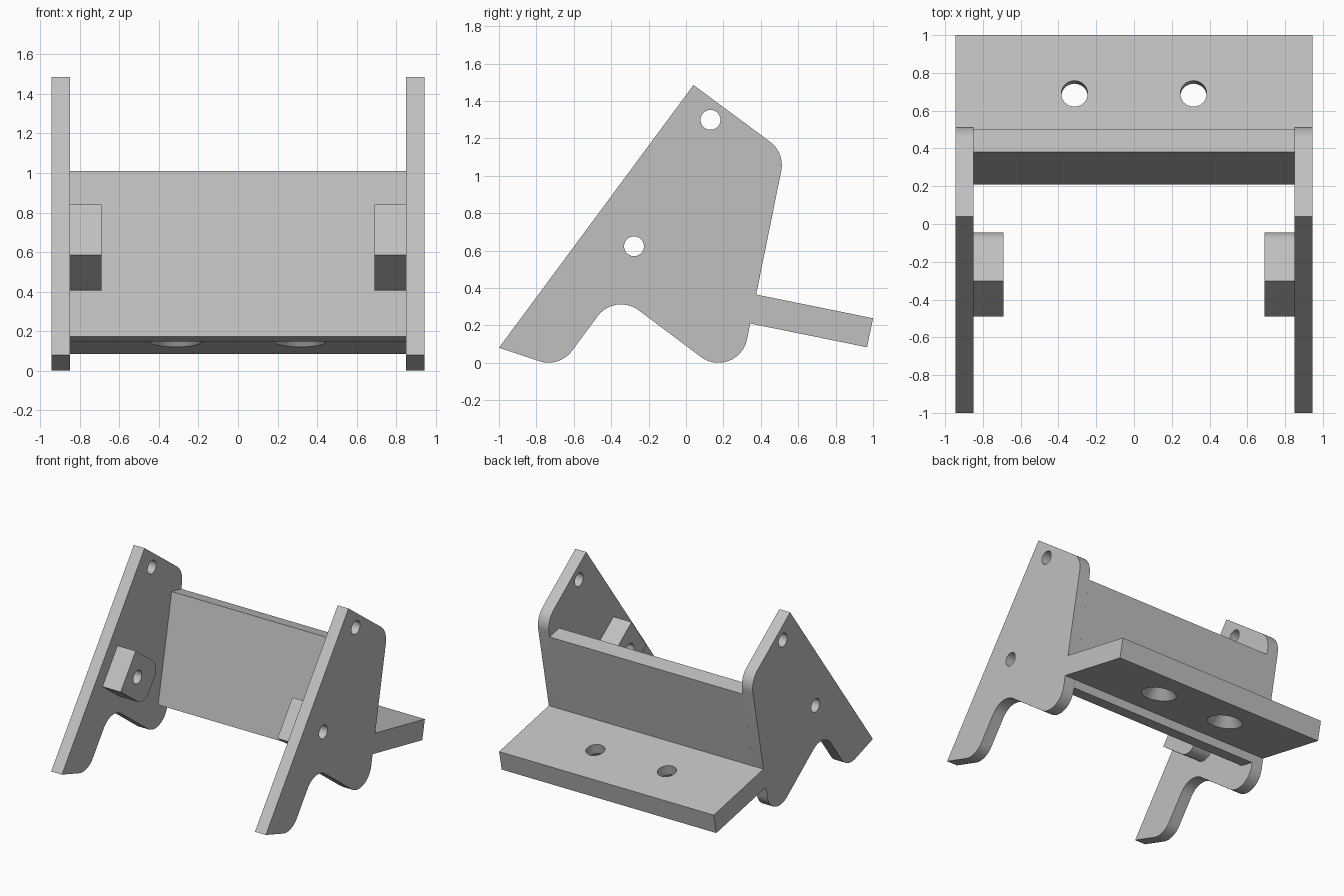
import bpy, bmesh, math
from mathutils import Vector, Matrix

if "Cube" in bpy.data.objects:
    bpy.data.objects.remove(bpy.data.objects["Cube"])

grey = bpy.data.materials.new("light_grey")
grey.diffuse_color = (0.53, 0.53, 0.53, 1)
grey.use_nodes = True
grey.node_tree.nodes["Principled BSDF"].inputs["Base Color"].default_value = grey.diffuse_color


def outline(corners, steps=14):
    """Points (y, z, fillet radius) -> rounded outline."""
    pts = []
    n = len(corners)
    for i, (y, z, r) in enumerate(corners):
        p = Vector((y, z))
        if r == 0:
            pts.append(p)
            continue
        a = (Vector(corners[i - 1][:2]) - p).normalized()
        b = (Vector(corners[(i + 1) % n][:2]) - p).normalized()
        half = a.angle(b) / 2
        c = p + (a + b).normalized() * (r / math.sin(half))
        t = r / math.tan(half)
        v0, v1 = p + a * t - c, p + b * t - c
        sweep = math.pi - 2 * half
        for k in range(steps + 1):
            f = k / steps
            pts.append(c + (v0 * math.sin((1 - f) * sweep) + v1 * math.sin(f * sweep)) / math.sin(sweep))
    return pts


def new_object(name, bm):
    bmesh.ops.recalc_face_normals(bm, faces=bm.faces)
    me = bpy.data.meshes.new(name)
    bm.to_mesh(me)
    bm.free()
    me.materials.append(grey)
    ob = bpy.data.objects.new(name, me)
    bpy.context.collection.objects.link(ob)
    return ob


def extrude_x(name, corners, x0, x1):
    bm = bmesh.new()
    face = bm.faces.new([bm.verts.new((x0, p.x, p.y)) for p in outline(corners)])
    ext = bmesh.ops.extrude_face_region(bm, geom=[face])["geom"]
    verts = [g for g in ext if isinstance(g, bmesh.types.BMVert)]
    bmesh.ops.translate(bm, vec=(x1 - x0, 0, 0), verts=verts)
    return new_object(name, bm)


def lathe_cutter(rings, matrix, sides=40):
    """Closed turned solid from (radius, height) rings."""
    bm = bmesh.new()
    loops = [[bm.verts.new((r * math.cos(2 * math.pi * k / sides),
                            r * math.sin(2 * math.pi * k / sides), h))
              for k in range(sides)] for r, h in rings]
    for a, b in zip(loops, loops[1:]):
        for k in range(sides):
            j = (k + 1) % sides
            bm.faces.new((a[k], a[j], b[j], b[k]))
    bm.faces.new(loops[0])
    bm.faces.new(loops[-1])
    bm.transform(matrix)
    ob = new_object("cutter", bm)
    ob.hide_render = True
    return ob


def cut(ob, cutters):
    bpy.context.view_layer.objects.active = ob
    for c in cutters:
        mod = ob.modifiers.new("hole", "BOOLEAN")
        mod.operation, mod.solver, mod.object = "DIFFERENCE", "EXACT", c
        bpy.ops.object.modifier_apply(modifier=mod.name)
        bpy.data.objects.remove(c)


def smooth(ob):
    bpy.ops.object.select_all(action="DESELECT")
    ob.select_set(True)
    bpy.context.view_layer.objects.active = ob
    bpy.ops.object.shade_smooth_by_angle(angle=math.radians(20))


def cross_hole(y, z):
    m = Matrix.Translation((0, y, z)) @ Matrix.Rotation(math.pi / 2, 4, "Y")
    return lathe_cutter([(0.053, -1.2), (0.053, 1.2)], m)


R = 0.156
PLATE = [(-1, 0.08, 0), (0.04, 1.485, 0), (0.529, 1.123, R),
         (0.277, -0.117, R), (-0.379, 0.375, R), (-0.677, -0.027, R)]

# Block profile follows the slope of the plate's front edge
u, v = Vector((0.595, 0.804)), Vector((0.804, -0.595))
b0 = Vector((-0.49, 0.585))
b1 = b0 + u * 0.317
BLOCK = [(*b0, 0), (*b1, 0), (*(b1 + v * 0.367), 0.1), (*(b0 + v * 0.367), 0.1)]

# Side plates and their inner pivot blocks
for side, s in (("left", -1), ("right", 1)):
    plate = extrude_x(side + "_side_plate", PLATE, s * 0.85, s * 0.945)
    cut(plate, [cross_hole(0.131, 1.299), cross_hole(-0.278, 0.623)])
    smooth(plate)
    block = extrude_x(side + "_pivot_block", BLOCK, s * 0.69, s * 0.85)
    cut(block, [cross_hole(-0.278, 0.623)])
    smooth(block)

# Leaning wall between the plates
extrude_x("back_wall", [(0.38, 1.01, 0), (0.501, 0.985, 0),
                        (0.331, 0.147, 0), (0.21, 0.173, 0)], -0.85, 0.85)

# Mounting shelf with two countersunk holes
shelf = extrude_x("mounting_shelf", [(0.375, 0.365, 0), (1, 0.238, 0),
                                     (0.968, 0.083, 0), (0.343, 0.21, 0)], -0.945, 0.945)
tilt = Matrix.Rotation(math.atan2(-0.127, 0.625), 4, "X")
cut(shelf, [lathe_cutter([(0.15, -0.18), (0.13, -0.158), (0.07, -0.08), (0.07, 0.05)],
                         Matrix.Translation((x, 0.69, 0.301)) @ tilt)
            for x in (-0.315, 0.315)])
smooth(shelf)
